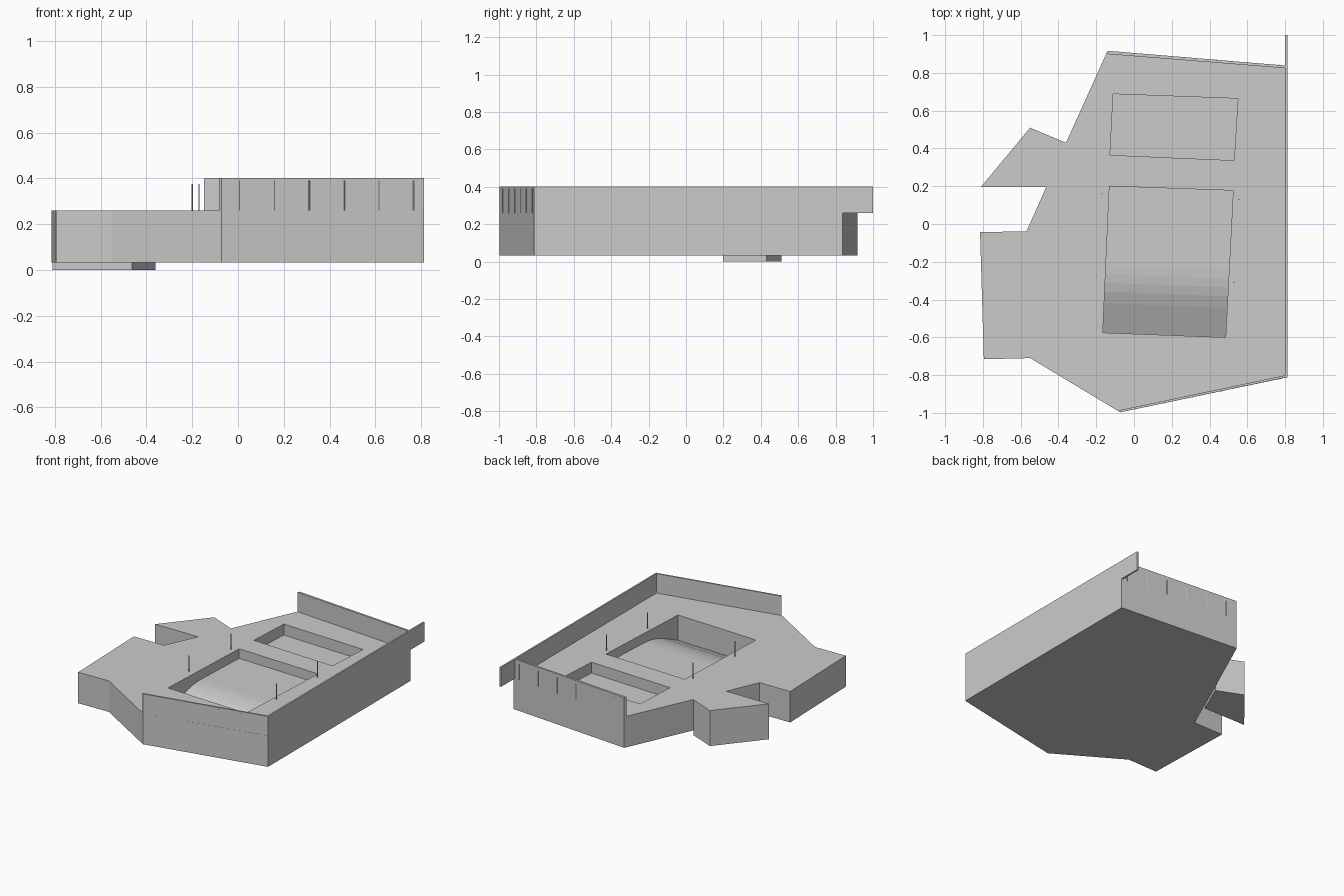
import bpy, bmesh
from mathutils import Vector

if "Cube" in bpy.data.objects:
    bpy.data.objects.remove(bpy.data.objects["Cube"])

TOP, BASE, RAIL = 0.26, 0.033, 0.402


def finish(bm, name):
    bmesh.ops.recalc_face_normals(bm, faces=bm.faces[:])
    me = bpy.data.meshes.new(name)
    bm.to_mesh(me)
    bm.free()
    ob = bpy.data.objects.new(name, me)
    bpy.context.collection.objects.link(ob)
    return ob


def prism(name, pts, z0, z1):
    """Extrude a plan outline from z0 to z1."""
    bm = bmesh.new()
    f = bm.faces.new([bm.verts.new((x, y, z0)) for x, y in pts])
    r = bmesh.ops.extrude_face_region(bm, geom=[f])
    bmesh.ops.translate(bm, vec=(0, 0, z1 - z0),
                        verts=[v for v in r['geom'] if isinstance(v, bmesh.types.BMVert)])
    return finish(bm, name)


def basin(name, corners, profile):
    """Basin-shaped cutter: profile is (fraction along length, depth)."""
    bl, br, fr, fl = [Vector(c) for c in corners]
    bm = bmesh.new()
    sides = []
    for a, b in ((bl, fl), (br, fr)):
        ring = []
        for t, d in [(0, -0.1)] + profile + [(1, -0.1)]:
            p = a.lerp(b, t)
            ring.append(bm.verts.new((p.x, p.y, TOP - d)))
        bm.faces.new(ring)
        sides.append(ring)
    l, r = sides
    for i in range(len(l)):
        j = (i + 1) % len(l)
        bm.faces.new((l[i], l[j], r[j], r[i]))
    return finish(bm, name)


def post(name, x, y, z0, z1, r=0.003):
    bpy.ops.mesh.primitive_cylinder_add(vertices=8, radius=r, depth=z1 - z0,
                                        location=(x, y, (z0 + z1) / 2))
    bpy.context.object.name = name


# Deck slab
deck = prism("pool_deck", [(-0.14, 0.917), (0.812, 0.838), (0.812, -0.812), (-0.073, -0.997),
                           (-0.55, -0.71), (-0.795, -0.716), (-0.815, -0.042), (-0.57, -0.04),
                           (-0.36, 0.43)], BASE, TOP)

# Recessed pools cut into the deck
cutters = [
    basin("large_pool_cutter", [(-0.13, 0.2), (0.525, 0.177), (0.485, -0.6), (-0.165, -0.575)],
          [(0, 0.07), (0.54, 0.07), (0.60, 0.073), (0.66, 0.08), (0.72, 0.092),
           (0.80, 0.115), (1, 0.185)]),
    basin("small_pool_cutter", [(-0.11, 0.688), (0.55, 0.664), (0.53, 0.337), (-0.127, 0.365)],
          [(0, 0.08), (1, 0.08)]),
]
bpy.context.view_layer.objects.active = deck
for c in cutters:
    m = deck.modifiers.new("cut", 'BOOLEAN')
    m.operation, m.solver, m.object = 'DIFFERENCE', 'EXACT', c
    bpy.ops.object.modifier_apply(modifier=m.name)
for c in cutters:
    bpy.data.objects.remove(c)

# Angular side wing
prism("side_wing", [(-0.81, 0.197), (-0.55, 0.51), (-0.36, 0.43), (-0.463, 0.197)], 0.0, TOP)

# Boundary walls
prism("right_wall", [(0.8, -0.812), (0.812, -0.812), (0.812, 1.0), (0.8, 1.0)], TOP, RAIL)
prism("front_wall", [(-0.073, -0.997), (0.806, -0.812), (0.806, -0.80), (-0.083, -0.987)], TOP, RAIL)
prism("back_wall", [(-0.14, 0.917), (0.8, 0.839), (0.8, 0.825), (-0.148, 0.9)], TOP, RAIL)

# Thin posts showing through the walls
for i in range(6):
    t = 0.09 + 0.172 * i
    post("front_wall_post", -0.073 + 0.885 * t, -0.996 + 0.185 * t, TOP, 0.39)
    post("back_wall_post", -0.14 + 0.952 * t, 0.916 - 0.079 * t, TOP, 0.375)

# Corner posts around the large pool
for x, y in [(-0.17, 0.16), (0.555, 0.13), (-0.2, -0.28), (0.53, -0.31)]:
    post("pool_post", x, y, TOP, 0.375)
